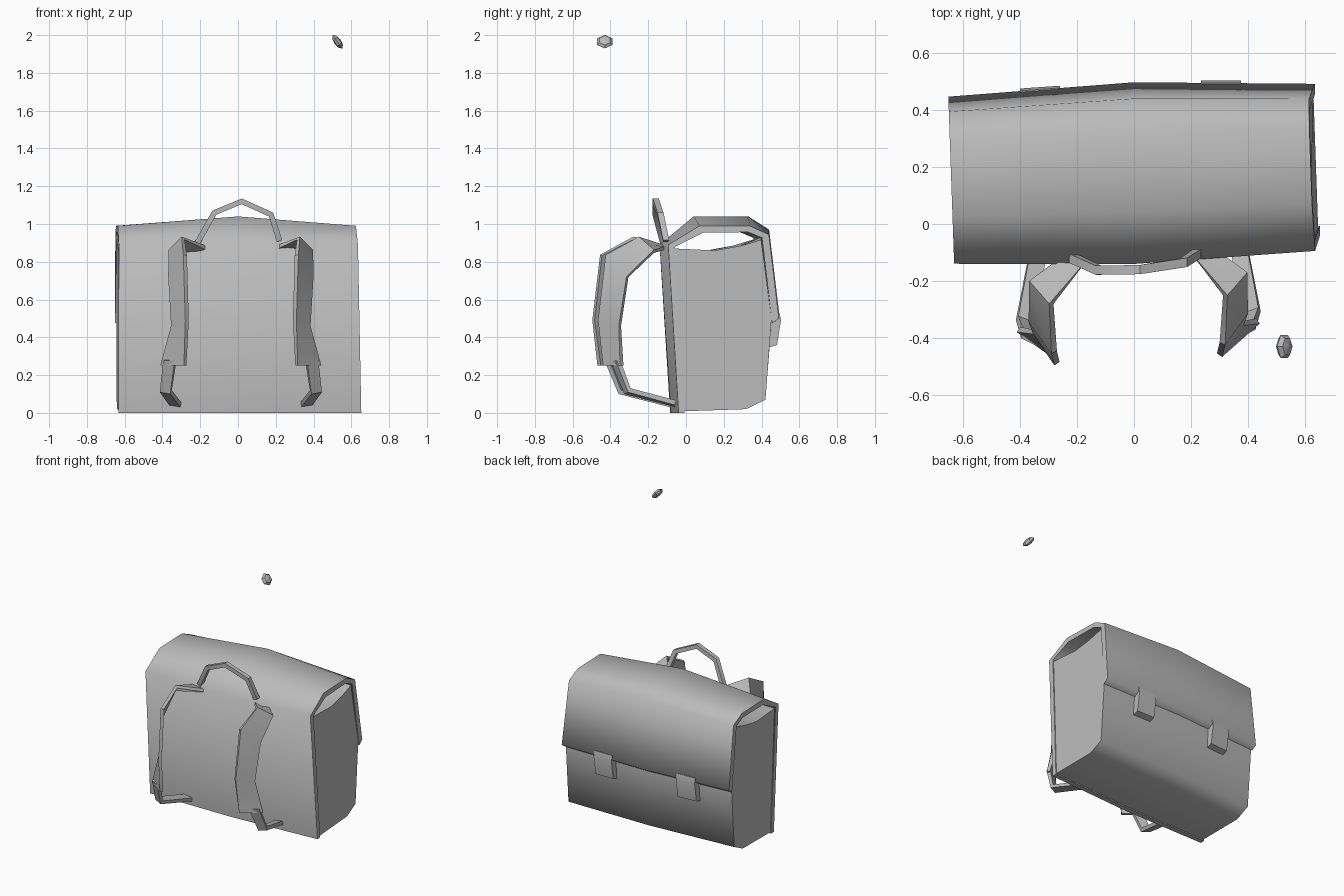
import bpy, bmesh
from math import radians
from mathutils import Vector, Matrix

old = bpy.data.objects.get("Cube")
if old:
    bpy.data.objects.remove(old, do_unlink=True)

grey = bpy.data.materials.new("plain grey")
grey.use_nodes = True
grey.diffuse_color = (0.5, 0.5, 0.5, 1)
grey.node_tree.nodes["Principled BSDF"].inputs["Base Color"].default_value = (0.5, 0.5, 0.5, 1)


def finish(name, bm, angle):
    """Turn a bmesh into a shaded object."""
    bmesh.ops.recalc_face_normals(bm, faces=bm.faces)
    mesh = bpy.data.meshes.new(name)
    bm.to_mesh(mesh)
    bm.free()
    mesh.materials.append(grey)
    ob = bpy.data.objects.new(name, mesh)
    bpy.context.collection.objects.link(ob)
    bpy.ops.object.select_all(action="DESELECT")
    ob.select_set(True)
    bpy.context.view_layer.objects.active = ob
    if angle:
        bpy.ops.object.shade_smooth_by_angle(angle=radians(angle))
    return ob


def loft(name, rings, angle):
    """Skin closed rings of equal length and cap both ends."""
    bm = bmesh.new()
    rows = [[bm.verts.new(p) for p in ring] for ring in rings]
    n = len(rows[0])
    for a, b in zip(rows, rows[1:]):
        for i in range(n):
            j = (i + 1) % n
            bm.faces.new((a[i], a[j], b[j], b[i]))
    bm.faces.new(rows[0])
    bm.faces.new(rows[-1])
    return finish(name, bm, angle)


def ribbon(name, pairs, thick, angle=40):
    """Sweep a flat band whose two edges are given as point pairs."""
    pairs = [(Vector(a), Vector(b)) for a, b in pairs]
    mids = [(a + b) / 2 for a, b in pairs]
    rings = []
    for i, (a, b) in enumerate(pairs):
        along = mids[min(i + 1, len(mids) - 1)] - mids[max(i - 1, 0)]
        t = along.cross(b - a).normalized() * thick / 2
        rings.append([a + t, b + t, b - t, a - t])
    return loft(name, rings, angle)


def station(profile, side, inset=0):
    """Place a (y, z) profile at the right end, middle or left end of the bag."""
    ring = []
    for y, z in profile:
        if side:
            y = 0.18 + (y - 0.18) * 0.92 + (0.02 if side > 0 else -0.025)
            if z > 0.89:
                z = 0.89 + (z - 0.89) * 0.67
        x = 0
        if side > 0:
            x = 0.62 + 0.025 * min(1, (1 - z) * 2) - inset
        elif side < 0:
            x = -0.642 + inset
        if side:
            x -= 0.035 * (y - 0.18)
        ring.append((x, y, z))
    return ring


# Main compartment with a sagging open top
body = [(-0.07, 0.008), (0.31, 0.02), (0.42, 0.07), (0.455, 0.5),
        (0.395, 0.93), (0.28, 0.885), (0.13, 0.86), (-0.1, 0.87)]
loft("bag_body", [station(body, s, 0.006) for s in (-1, 0, 1)], 65)

# Front panel running over the top into the closing flap
outer = [(-0.08, 0), (-0.14, 0.89), (0.04, 1.04), (0.33, 1.04), (0.44, 0.97), (0.497, 0.5)]
inner = [(0.458, 0.475), (0.4, 0.945), (0.32, 0.99), (0.06, 0.985), (-0.1, 0.88), (-0.045, 0)]
loft("front_panel_and_flap", [station(outer + inner, s) for s in (-1, 0, 1)], 65)

# Two clasp tabs below the flap edge
clasp = [(0.495, 0.53), (0.503, 0.49), (0.482, 0.36), (0.435, 0.345), (0.45, 0.53)]
for name, x, dy in (("right_clasp", -0.33, -0.023), ("left_clasp", 0.305, 0)):
    slope = 0.07 if x < 0 else 0
    rings = [[(x + d, y + dy + slope * d, z) for y, z in clasp] for d in (-0.07, 0.07)]
    loft(name, rings, 30)

# Carrying handle
path = [(-0.215, -0.12, 0.9), (-0.125, -0.162, 1.06), (0.02, -0.16, 1.12),
        (0.175, -0.135, 1.05), (0.22, -0.105, 0.91)]
ribbon("carry_handle", [((x, y - 0.016, z), (x, y + 0.016, z)) for x, y, z in path], 0.03)

# Shoulder straps: wide padded upper band and narrow lower band
upper = [((-0.16, -0.12, 0.87), (-0.26, -0.12, 0.88)),
         ((-0.29, -0.28, 0.925), (-0.36, -0.2, 0.855)),
         ((-0.28, -0.45, 0.835), (-0.36, -0.34, 0.72)),
         ((-0.27, -0.49, 0.49), (-0.345, -0.38, 0.46)),
         ((-0.28, -0.46, 0.25), (-0.405, -0.37, 0.25))]
lower = [((-0.33, -0.42, 0.28), (-0.39, -0.39, 0.28)),
         ((-0.355, -0.35, 0.11), (-0.41, -0.33, 0.12)),
         ((-0.3, -0.07, 0.04), (-0.36, -0.07, 0.05))]


def across(p):
    return (0.03 - p[0], p[1] + 0.03, p[2])


for part, pairs, thick in (("upper_strap", upper, 0.022), ("lower_strap", lower, 0.026)):
    ribbon("right_" + part, pairs, thick)
    ribbon("left_" + part, [(across(a), across(b)) for a, b in pairs], thick)

# Small faceted button floating above
bm = bmesh.new()
bmesh.ops.create_uvsphere(bm, u_segments=6, v_segments=4, radius=0.047)
place = (Matrix.Translation((0.527, -0.43, 1.965)) @ Matrix.Rotation(radians(55), 4, "Y")
         @ Matrix.Rotation(radians(90), 4, "Z") @ Matrix.Diagonal((1, 0.92, 0.42, 1)))
bmesh.ops.transform(bm, matrix=place, verts=bm.verts)
finish("loose_button", bm, 0)
